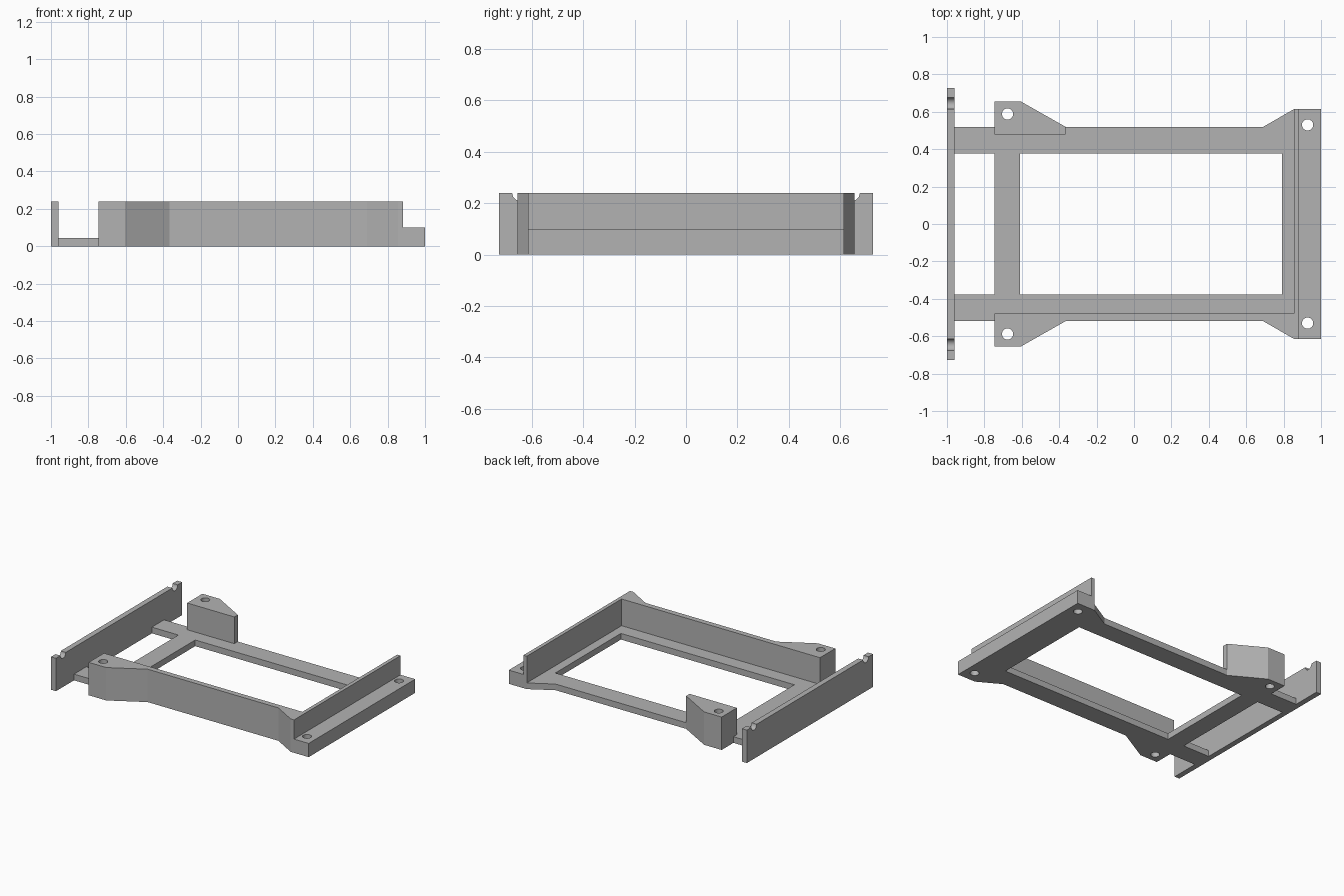
import bpy, bmesh, math
from mathutils import Vector

cube = bpy.data.objects.get("Cube")
if cube:
    bpy.data.objects.remove(cube, do_unlink=True)

grey = bpy.data.materials.new("plain grey")
grey.use_nodes = True
GREY = (0.45, 0.45, 0.45, 1)
grey.diffuse_color = GREY
grey.node_tree.nodes["Principled BSDF"].inputs["Base Color"].default_value = GREY


def prism(name, outline, low, high, axis="z"):
    """Extrude a flat outline from low to high along z, or along x for (y, z) outlines."""
    bm = bmesh.new()
    place = (lambda a, b: (a, b, low)) if axis == "z" else (lambda a, b: (low, a, b))
    face = bm.faces.new([bm.verts.new(place(a, b)) for a, b in outline])
    new = bmesh.ops.extrude_face_region(bm, geom=[face])["geom"]
    step = Vector((0, 0, high - low) if axis == "z" else (high - low, 0, 0))
    bmesh.ops.translate(bm, vec=step, verts=[v for v in new if isinstance(v, bmesh.types.BMVert)])
    bmesh.ops.recalc_face_normals(bm, faces=bm.faces)
    mesh = bpy.data.meshes.new(name)
    bm.to_mesh(mesh)
    bm.free()
    mesh.materials.append(grey)
    obj = bpy.data.objects.new(name, mesh)
    bpy.context.collection.objects.link(obj)
    return obj


def rectangle(x0, x1, y0, y1):
    return [(x0, y0), (x1, y0), (x1, y1), (x0, y1)]


def arc(cx, cy, r, start, end, n):
    angles = [start + (end - start) * i / n for i in range(n + 1)]
    return [(cx + r * math.cos(a), cy + r * math.sin(a)) for a in angles]


def cut(obj, outline):
    """Cut a vertical opening through a part."""
    cutter = prism("cutter", outline, -0.1, TOP + 0.1)
    cutter.hide_render = True
    mod = obj.modifiers.new("opening", "BOOLEAN")
    mod.operation, mod.solver, mod.object = "DIFFERENCE", "EXACT", cutter
    bpy.ops.object.select_all(action="DESELECT")
    bpy.context.view_layer.objects.active = obj
    obj.select_set(True)
    bpy.ops.object.modifier_apply(modifier=mod.name)
    bpy.data.objects.remove(cutter, do_unlink=True)


def drill(obj, x, y):
    cut(obj, arc(x, y, 0.03, 0, math.tau, 32)[:-1])


TOP, FLOOR, LEDGE = 0.24, 0.045, 0.1
LUG, RAIL, INNER, END = 0.655, 0.519, 0.479, 0.614   # half widths
LUG_X, WALL_X, WALL_END = -0.746, 0.855, 0.882

# Low floor frame with its two windows
floor = prism("floor_frame", [
    (-0.96, -RAIL), (LUG_X, -RAIL), (LUG_X, -INNER), (WALL_X, -INNER), (WALL_X, END),
    (0.69, RAIL), (-0.365, RAIL), (-0.365, INNER), (LUG_X, INNER), (LUG_X, RAIL),
    (-0.96, RAIL)], 0, FLOOR)
cut(floor, rectangle(-0.61, 0.79, -0.378, 0.378))
cut(floor, rectangle(-0.96, LUG_X, -0.378, 0.378))

# Tall front wall with lug and flare, turning the corner into the end wall
corner = prism("corner_wall", [
    (LUG_X, -INNER), (LUG_X, -LUG), (-0.605, -LUG), (-0.365, -RAIL), (0.69, -RAIL),
    (WALL_X, -END), (WALL_END, -END), (WALL_END, END), (WALL_X, END), (WALL_X, -INNER)], 0, TOP)
drill(corner, -0.676, -0.588)

# Free-standing lug at the back
lug = prism("back_lug", [
    (LUG_X, INNER), (-0.365, INNER), (-0.365, RAIL), (-0.605, LUG), (LUG_X, LUG)], 0, TOP)
drill(lug, -0.676, 0.588)

# Mounting ledge outside the end wall
ledge = prism("end_ledge", rectangle(WALL_END, 1, -END, END), 0, LEDGE)
for side in (-1, 1):
    drill(ledge, 0.928, side * 0.53)

# Thin upright plate with two round notches in its top edge
notches = [p for y in (0.645, -0.645) for p in arc(y, TOP, 0.031, 0, -math.pi, 16)]
plate = prism("side_plate", [(-0.727, 0), (0.727, 0), (0.727, TOP)] + notches + [(-0.727, TOP)],
              -1, -0.96, axis="x")

# Smooth the round holes and notches, keep every corner crisp
bpy.ops.object.select_all(action="DESELECT")
for part in (floor, corner, lug, ledge, plate):
    part.select_set(True)
bpy.context.view_layer.objects.active = plate
bpy.ops.object.shade_smooth_by_angle(angle=math.radians(20))
